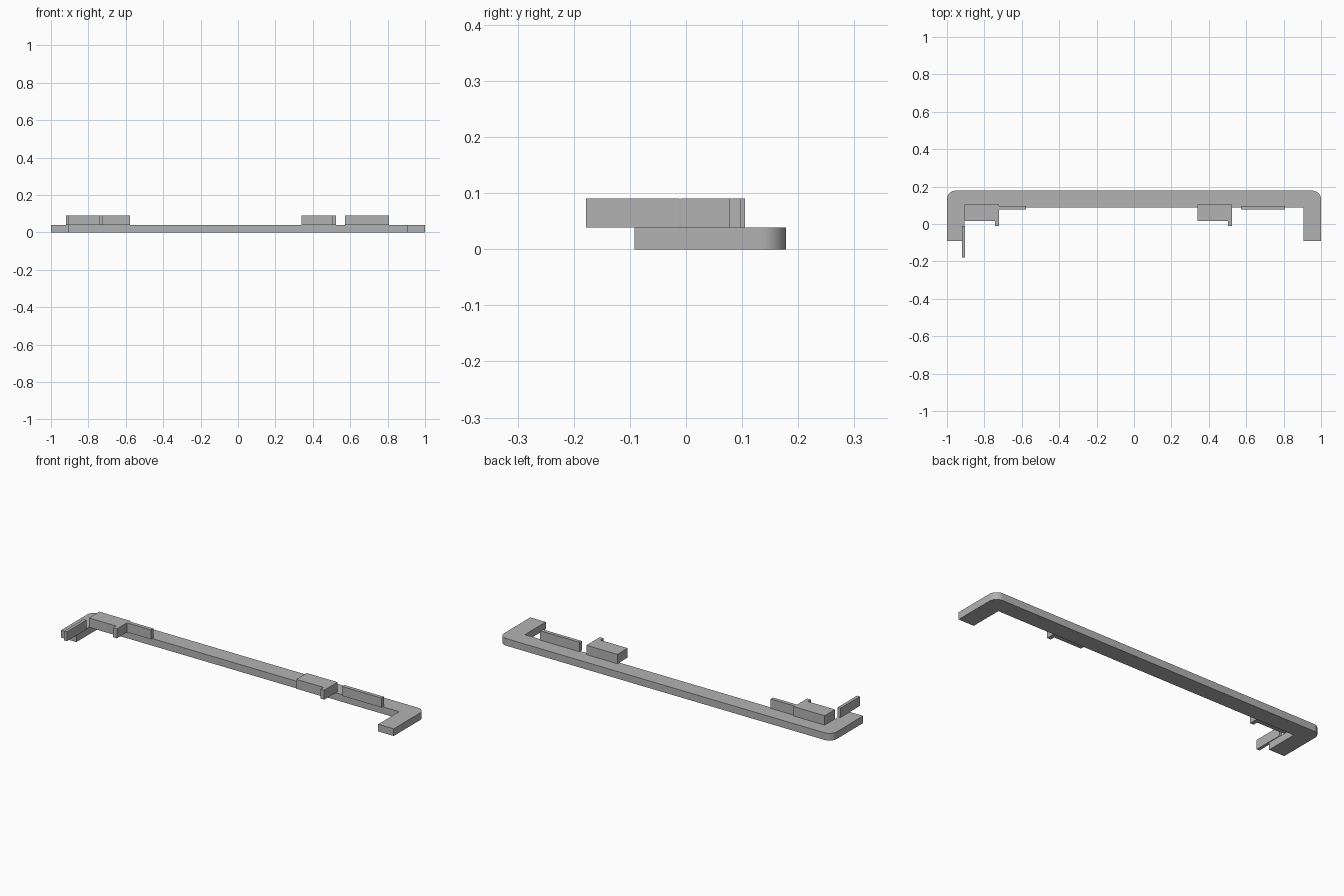
import bpy, bmesh
from math import sin, cos, pi, radians

cube = bpy.data.objects.get("Cube")
if cube:
    bpy.data.objects.remove(cube, do_unlink=True)

grey = bpy.data.materials.new("plain grey")
grey.use_nodes = True
colour = (0.45, 0.45, 0.45, 1)
grey.diffuse_color = colour
grey.node_tree.nodes["Principled BSDF"].inputs["Base Color"].default_value = colour

RAIL_TOP, TOP = 0.039, 0.09
BACK, LEG_END, INNER_X, INNER_Y = 0.178, -0.092, 0.907, 0.088
RADIUS = 0.045
CLIP_END = -0.01


def extrude(name, outline, z0, z1):
    """Turn a counter-clockwise outline into a solid between two heights."""
    bm = bmesh.new()
    face = bm.faces.new([bm.verts.new((x, y, z0)) for x, y in outline])
    top = bmesh.ops.extrude_face_region(bm, geom=[face])["geom"]
    bmesh.ops.translate(bm, vec=(0, 0, z1 - z0),
                        verts=[v for v in top if isinstance(v, bmesh.types.BMVert)])
    bmesh.ops.recalc_face_normals(bm, faces=bm.faces)
    mesh = bpy.data.meshes.new(name)
    bm.to_mesh(mesh)
    bm.free()
    mesh.materials.append(grey)
    obj = bpy.data.objects.new(name, mesh)
    bpy.context.collection.objects.link(obj)
    return obj


def plate(name, x0, x1, y0, y1):
    return extrude(name, [(x0, y0), (x1, y0), (x1, y1), (x0, y1)], RAIL_TOP, TOP)


def clip(name, x0, x1):
    """Block with a small hook at its front left corner."""
    hook = x1 - 0.022
    return extrude(name, [(x0, 0.016), (hook, 0.016), (hook, CLIP_END),
                          (x1, CLIP_END), (x1, 0.105), (x0, 0.105)], RAIL_TOP, TOP)


# U-shaped rail with rounded outer back corners
STEPS = 12
arc = [(1 - RADIUS + RADIUS * cos(i / STEPS * pi / 2),
        BACK - RADIUS + RADIUS * sin(i / STEPS * pi / 2)) for i in range(STEPS + 1)]
half = [(INNER_X, INNER_Y), (INNER_X, LEG_END), (1, LEG_END)] + arc
rail = extrude("u_rail", half + [(-x, y) for x, y in reversed(half)], 0, RAIL_TOP)
bpy.context.view_layer.objects.active = rail
rail.select_set(True)
bpy.ops.object.shade_smooth_by_angle(angle=radians(30))

# Raised clips and thin upright plates
clip("right_clip", -0.907, -0.721)
clip("left_clip", 0.339, 0.525)
plate("right_rear_plate", -0.721, -0.577, 0.077, 0.097)
plate("left_rear_plate", 0.572, 0.808, 0.077, 0.097)
plate("right_side_plate", -0.92, -0.903, -0.178, -0.012)
